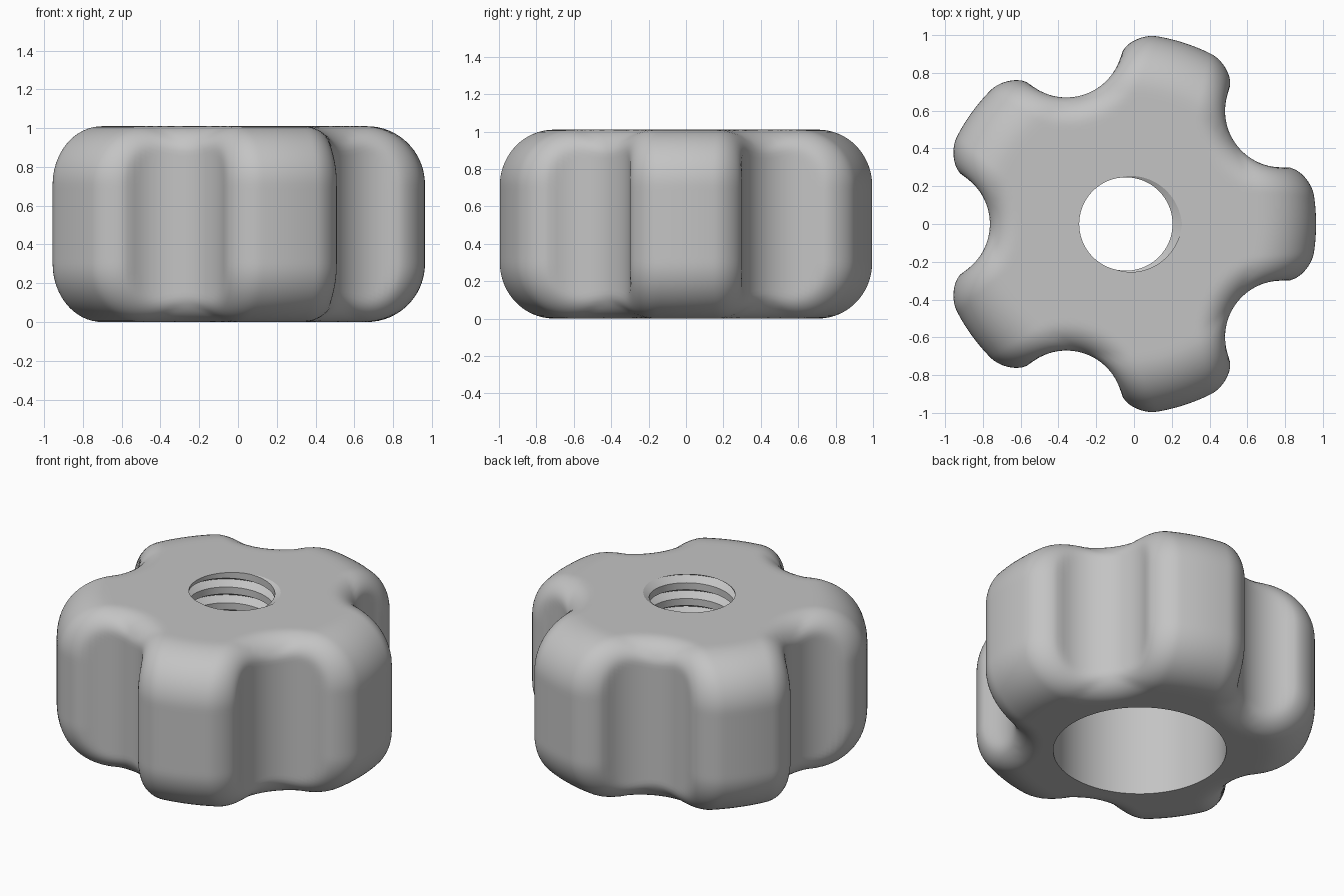
import bpy, bmesh, math
from math import cos, sin, hypot, sqrt, pi, tau

if "Cube" in bpy.data.objects:
    bpy.data.objects.remove(bpy.data.objects["Cube"], do_unlink=True)

# Main dimensions
HEIGHT, RADIUS, EDGE = 1.01, 1.007, 0.30          # rounded disc
LOBES, CUT_AT, CUT_R, BLEND = 5, 1.02, 0.30, 0.15  # finger scallops
BORE_R, BORE_TOP = 0.497, 0.60                     # recess underneath
HOLE_R, PITCH, GROOVE, DEPTH = 0.247, 0.10, 0.056, 0.05  # threaded hole
CENTRE_X = -0.043
COLS = 360
SECTOR = COLS // LOBES
MID = HEIGHT / 2

grey = bpy.data.materials.new("mid_grey")
grey.use_nodes = True
grey.diffuse_color = (0.55, 0.55, 0.55, 1)
grey.node_tree.nodes["Principled BSDF"].inputs["Base Color"].default_value = grey.diffuse_color


def solid_distance(rho, angle, z):
    """Distance to a rounded disc with scallops, blended by a rolling ball."""
    # rounded disc: distance a, normal (radial only)
    qr, qz = rho - (RADIUS - EDGE), abs(z) - (MID - EDGE)
    if qr > 0 and qz > 0:
        length = hypot(qr, qz)
        a, radial = length - EDGE, qr / length
    else:
        a, radial = max(qr, qz) - EDGE, float(qr > qz)
    # scallop: distance b, normal pointing to the scallop axis
    t = angle - pi / LOBES
    dx, dy = rho * cos(t) - CUT_AT, rho * sin(t)
    dist = max(hypot(dx, dy), 1e-6)
    b = CUT_R - dist
    c = -radial * (cos(t) * dx + sin(t) * dy) / dist
    # rolling ball between the two surfaces
    p, q = a + BLEND, b + BLEND
    if p <= 0 and q <= 0:
        return max(p, q) - BLEND
    if p <= c * q:
        return q - BLEND
    if q <= c * p:
        return p - BLEND
    return sqrt((p * p + q * q - 2 * c * p * q) / max(1 - c * c, 1e-6)) - BLEND


def surface_point(angle, tilt):
    """Radius and height where a ray from the middle leaves the solid."""
    near, far = 0.3, 1.4
    for _ in range(22):
        t = (near + far) / 2
        if solid_distance(t * cos(tilt), angle, t * sin(tilt)) < 0:
            near = t
        else:
            far = t
    return near * cos(tilt), near * sin(tilt) + MID


def thread_radius(angle, z):
    u = (z - HEIGHT) / PITCH - angle / tau
    u -= round(u)
    return HOLE_R + DEPTH * max(0, 1 - abs(u) * PITCH * 2 / GROOVE)


def make_part(name, columns):
    """Skin a ring of (radius, height) columns, one per angle step."""
    bm = bmesh.new()
    grid = []
    for i, column in enumerate(columns):
        t = tau * i / COLS
        grid.append([bm.verts.new((r * cos(t), r * sin(t), z)) for r, z in column])
    for left, right in zip(grid, grid[1:]):
        for j in range(len(left) - 1):
            bm.faces.new((left[j], left[j + 1], right[j + 1], right[j]))
    bmesh.ops.remove_doubles(bm, verts=bm.verts, dist=1e-5)
    mesh = bpy.data.meshes.new(name)
    bm.to_mesh(mesh)
    bm.free()
    mesh.materials.append(grey)
    obj = bpy.data.objects.new(name, mesh)
    bpy.context.collection.objects.link(obj)
    obj.location.x = CENTRE_X
    bpy.ops.object.select_all(action='DESELECT')
    obj.select_set(True)
    bpy.context.view_layer.objects.active = obj
    bpy.ops.object.shade_smooth_by_angle(angle=math.radians(35))
    return obj


# Lobed body: top face, outer skin, bottom face and recess
top_tilt = math.atan2(MID, HOLE_R + DEPTH + 0.04)
low_tilt = -math.atan2(MID, BORE_R + 0.015)
ROWS = 70
tilts = [top_tilt + (low_tilt - top_tilt) * j / ROWS for j in range(ROWS + 1)]
sector = [[surface_point(tau * i / COLS, tilt) for tilt in tilts] for i in range(SECTOR)]
body = []
for i in range(COLS + 1):
    t = tau * i / COLS
    body.append([(thread_radius(t, HEIGHT), HEIGHT)] + sector[i % SECTOR]
                + [(BORE_R, 0), (BORE_R, BORE_TOP), (thread_radius(t, BORE_TOP), BORE_TOP)])
make_part("knob_body", body)

# Helical thread, trimmed at the recess and at the top face
half = GROOVE / PITCH / 2
steps = [turn + o for turn in range(-6, 2) for o in (-half, 0, half)]
thread = []
for i in range(COLS + 1):
    t = tau * i / COLS
    heights = [min(max(HEIGHT + PITCH * (t / tau + s), BORE_TOP), HEIGHT) for s in steps]
    thread.append([(thread_radius(t, z), z) for z in heights])
make_part("threaded_hole", thread)
